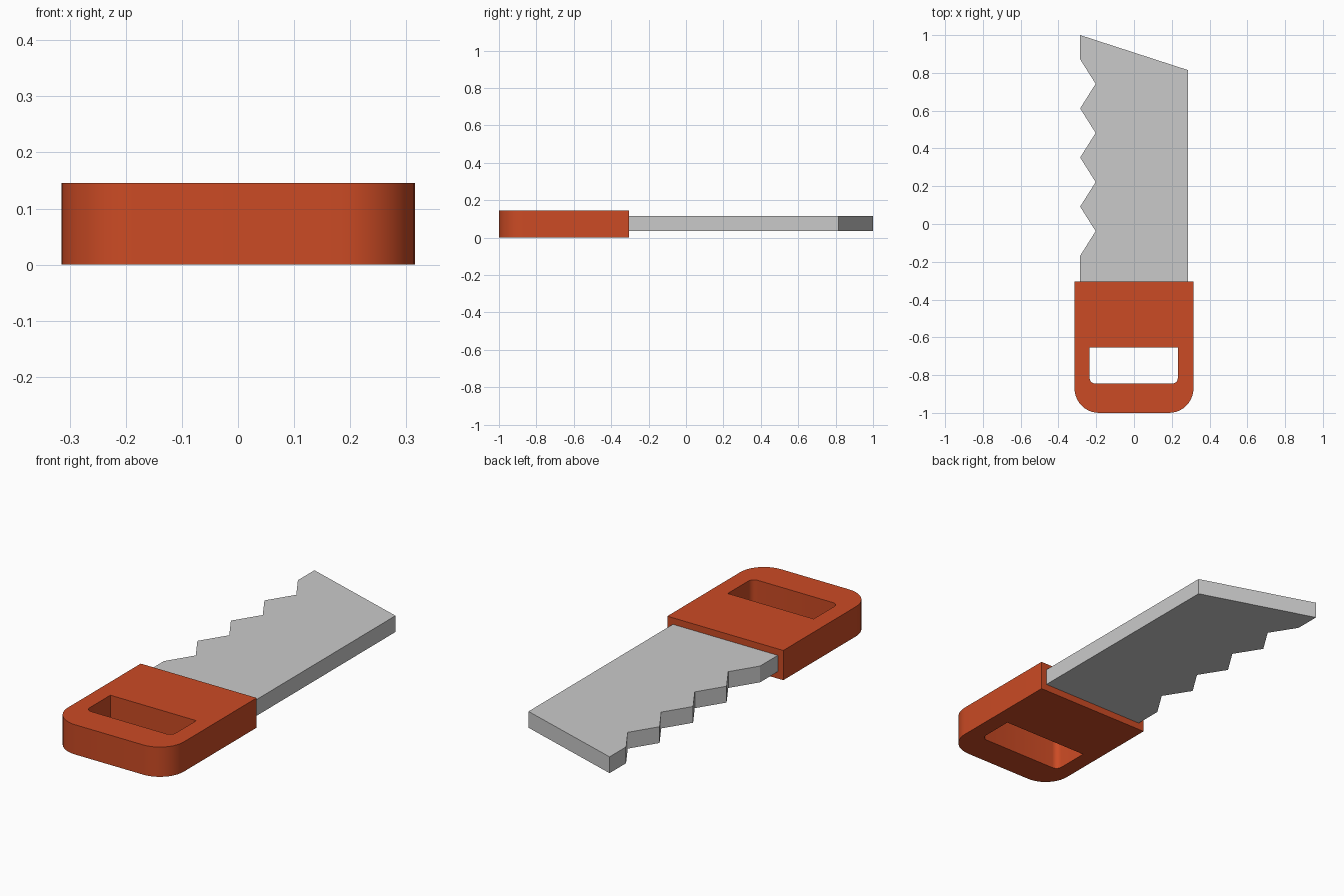
import bpy, bmesh
from math import sin, cos, pi

cube = bpy.data.objects.get("Cube")
if cube:
    bpy.data.objects.remove(cube, do_unlink=True)


def material(name, rgb):
    mat = bpy.data.materials.new(name)
    mat.use_nodes = True
    mat.diffuse_color = (*rgb, 1)
    mat.node_tree.nodes["Principled BSDF"].inputs["Base Color"].default_value = (*rgb, 1)
    return mat


def rounded_front(x0, x1, y0, y1, radius, steps):
    """Rectangle whose two front (-y) corners are rounded."""
    points = [(x1, y1), (x0, y1)]
    for cx, start in ((x0 + radius, pi), (x1 - radius, 1.5 * pi)):
        for i in range(steps + 1):
            a = start + i / steps * pi / 2
            points.append((cx + radius * cos(a), y0 + radius + radius * sin(a)))
    return points


def plate(name, outlines, z0, z1, mat):
    """Extrude an outline, with optional hole outlines, from z0 to z1."""
    bm = bmesh.new()
    for outline in outlines:
        verts = [bm.verts.new((x, y, z0)) for x, y in outline]
        for i, v in enumerate(verts):
            bm.edges.new((verts[i - 1], v))
    bmesh.ops.triangle_fill(bm, edges=bm.edges[:], use_beauty=True)
    top = bmesh.ops.extrude_face_region(bm, geom=bm.faces[:], use_keep_orig=True)
    for v in top["geom"]:
        if isinstance(v, bmesh.types.BMVert):
            v.co.z = z1
    bmesh.ops.recalc_face_normals(bm, faces=bm.faces[:])
    mesh = bpy.data.meshes.new(name)
    bm.to_mesh(mesh)
    bm.free()
    mesh.materials.append(mat)
    obj = bpy.data.objects.new(name, mesh)
    bpy.context.collection.objects.link(obj)
    return obj


orange = material("orange plastic", (0.6, 0.07, 0.018))
steel = material("light grey steel", (0.59, 0.59, 0.59))

# Handle with grip opening
handle = plate("handle",
               [rounded_front(-0.315, 0.315, -1.0, -0.305, 0.13, 10),
                rounded_front(-0.235, 0.232, -0.845, -0.655, 0.03, 5)],
               0.0, 0.146, orange)
bpy.ops.object.select_all(action='DESELECT')
handle.select_set(True)
bpy.context.view_layer.objects.active = handle
bpy.ops.object.shade_smooth_by_angle(angle=pi / 6)

# Blade with slanted tip and toothed left edge, seated inside the handle
pitch = 0.26
blade = [(-0.285, -0.36), (0.285, -0.36), (0.285, 0.815), (-0.285, 1.0)]
for i in range(4):
    tip = 0.872 - i * pitch
    blade += [(-0.285, tip), (-0.203, tip - pitch / 2)]
blade.append((-0.285, 0.872 - 4 * pitch))
plate("blade", [blade], 0.034, 0.114, steel)
